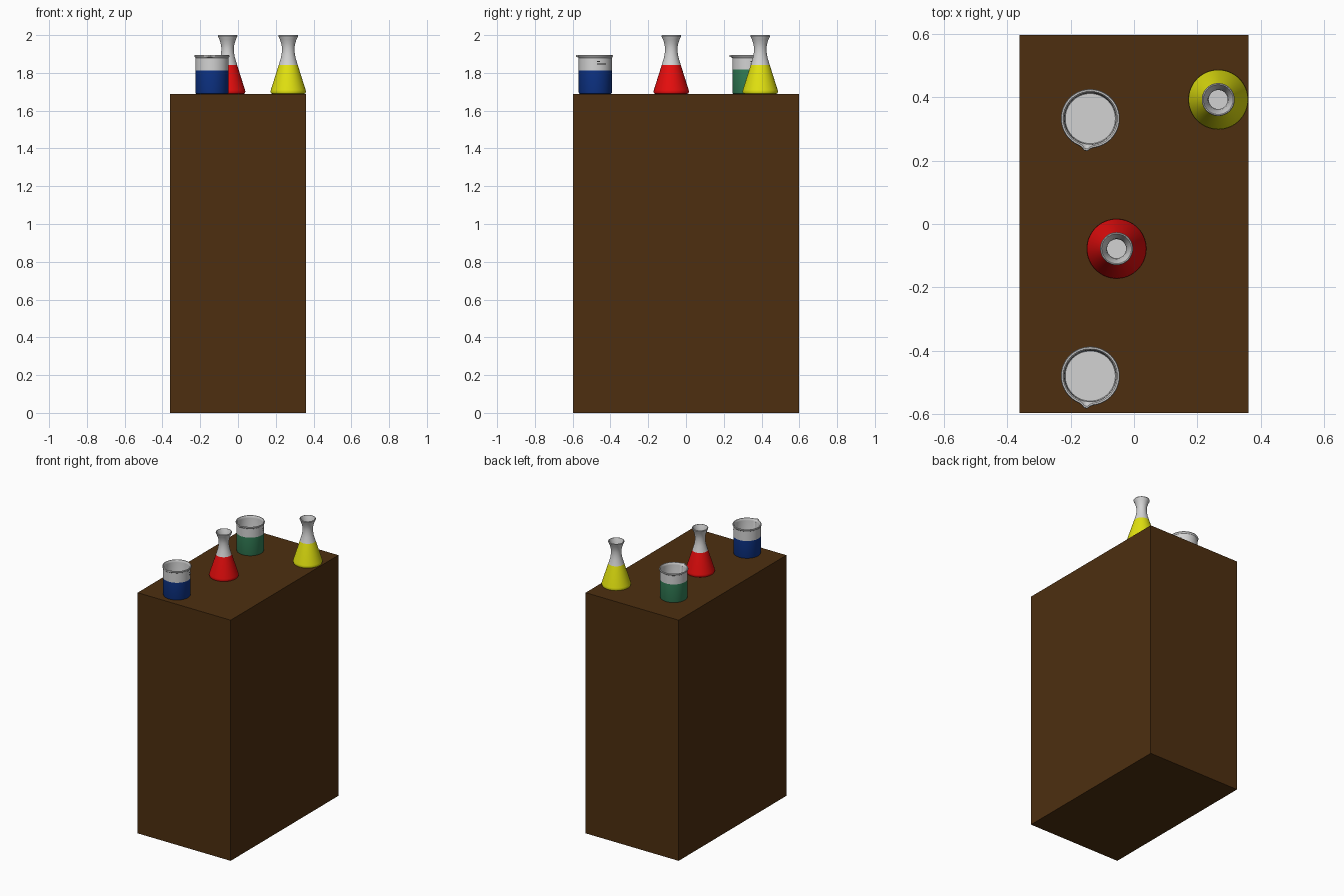
import bpy, bmesh, math
from mathutils import Vector

if "Cube" in bpy.data.objects:
    bpy.data.objects.remove(bpy.data.objects["Cube"])


def material(name, rgb):
    m = bpy.data.materials.new(name)
    m.diffuse_color = (*rgb, 1)
    m.use_nodes = True
    m.node_tree.nodes["Principled BSDF"].inputs["Base Color"].default_value = m.diffuse_color
    return m


BROWN = material("dark wood", (0.075, 0.028, 0.005))
GLASS = material("pale glass", (0.65, 0.65, 0.65))
RED = material("red liquid", (0.80, 0.004, 0.004))
YELLOW = material("yellow liquid", (0.76, 0.76, 0.005))
BLUE = material("blue liquid", (0.004, 0.033, 0.24))
GREEN = material("green liquid", (0.033, 0.21, 0.095))
BLACK = material("dark marks", (0.02, 0.02, 0.02))

TOP = 1.688   # table top height
SEG = 64


def finish(name, bm, mats, loc=(0, 0, 0), smooth=True):
    bmesh.ops.recalc_face_normals(bm, faces=bm.faces)
    me = bpy.data.meshes.new(name)
    bm.to_mesh(me)
    bm.free()
    for m in mats:
        me.materials.append(m)
    ob = bpy.data.objects.new(name, me)
    ob.location = loc
    bpy.context.collection.objects.link(ob)
    if smooth:
        bpy.ops.object.select_all(action='DESELECT')
        ob.select_set(True)
        bpy.context.view_layer.objects.active = ob
        bpy.ops.object.shade_smooth_by_angle(angle=math.radians(35))
    return ob


def vessel(name, xy, outer, inner, liquid, level, spout=None):
    """Revolve outer then inner wall; outer faces below the level show liquid."""
    bm = bmesh.new()
    prof = outer + inner
    rings = []
    for r, z in prof:
        ring = []
        for i in range(SEG):
            a = 2 * math.pi * i / SEG
            rr = r
            if spout and z > spout[1]:      # pull the rim out into a lip
                d = math.atan2(math.sin(a - spout[0]), math.cos(a - spout[0]))
                rr += 0.012 * math.exp(-(d / 0.12) ** 2)
            ring.append(bm.verts.new((rr * math.cos(a), rr * math.sin(a), z)))
        rings.append(ring)
    for k in range(len(rings) - 1):
        wet = k < len(outer) - 1 and prof[k + 1][1] <= level + 1e-5
        for i in range(SEG):
            j = (i + 1) % SEG
            f = bm.faces.new((rings[k][i], rings[k][j], rings[k + 1][j], rings[k + 1][i]))
            f.material_index = 1 if wet else 0
    bm.faces.new(rings[0]).material_index = 1
    bm.faces.new(rings[-1])
    return finish(name, bm, [GLASS, liquid], (*xy, TOP))


def flask(name, xy, liquid):
    outer = [(0.084, 0.0), (0.091, 0.004), (0.094, 0.012), (0.092, 0.022), (0.05, 0.155),
             (0.038, 0.195), (0.034, 0.22), (0.033, 0.245), (0.036, 0.265), (0.044, 0.29),
             (0.050, 0.302), (0.052, 0.308), (0.050, 0.312)]
    inner = [(0.047, 0.312), (0.041, 0.295), (0.033, 0.268), (0.030, 0.245), (0.031, 0.22),
             (0.035, 0.195), (0.047, 0.155), (0.087, 0.022), (0.084, 0.008)]
    vessel(name, xy, outer, inner, liquid, 0.155)


def beaker(name, xy, liquid, level):
    outer = [(0.080, 0.0), (0.086, 0.003), (0.088, 0.009), (0.088, level), (0.088, 0.192),
             (0.092, 0.197), (0.093, 0.201), (0.091, 0.206)]
    inner = [(0.086, 0.206), (0.082, 0.200), (0.081, 0.19), (0.081, 0.012), (0.079, 0.007)]
    vessel(name, xy, outer, inner, liquid, level, spout=(math.radians(-98), 0.194))
    # thin measuring marks wrapped round the right side
    bm = bmesh.new()
    for z, a0, a1 in ((0.158, 0.10, 0.70), (0.173, 0.10, 0.28)):
        n = 8
        rows = []
        for i in range(n + 1):
            a = a0 + (a1 - a0) * i / n
            d = Vector((math.cos(a), math.sin(a), 0)) * 0.0887
            rows.append([bm.verts.new(d + Vector((0, 0, z + s))) for s in (-0.0025, 0.0025)])
        for p, q in zip(rows, rows[1:]):
            bm.faces.new((p[0], q[0], q[1], p[1]))
    finish(name + "_marks", bm, [BLACK], (*xy, TOP))


# Tall wooden block
bm = bmesh.new()
bmesh.ops.create_cube(bm, size=1)
for v in bm.verts:
    v.co = Vector((v.co.x * 0.722, v.co.y * 1.194, (v.co.z + 0.5) * TOP))
finish("wooden_block", bm, [BROWN], smooth=False)

# Glassware
flask("red_flask", (-0.055, -0.078), RED)
flask("yellow_flask", (0.266, 0.393), YELLOW)
beaker("blue_beaker", (-0.138, -0.480), BLUE, 0.125)
beaker("green_beaker", (-0.138, 0.333), GREEN, 0.131)
